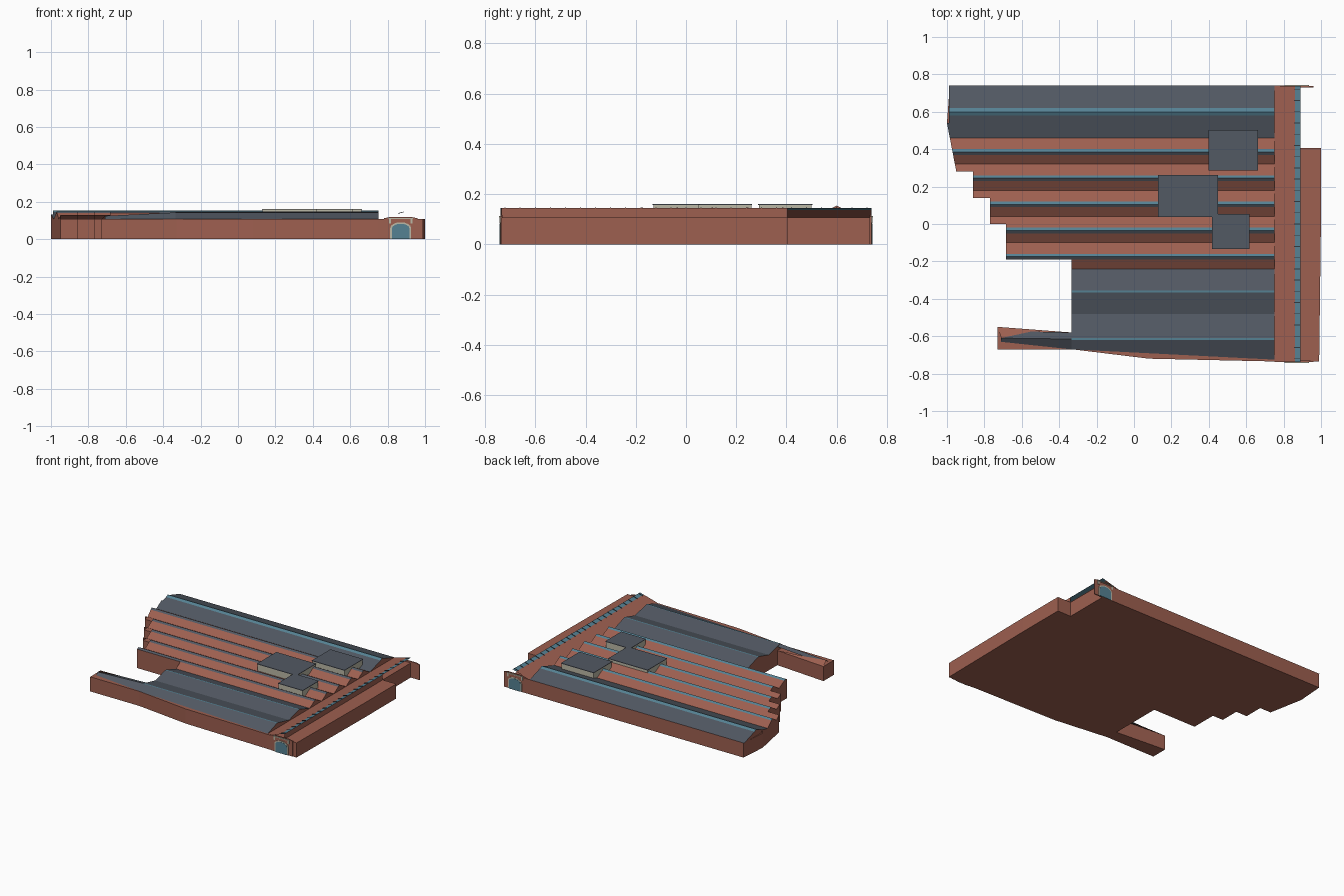
import bpy, math

if "Cube" in bpy.data.objects:
    bpy.data.objects.remove(bpy.data.objects["Cube"])

def mat(name, c):
    m = bpy.data.materials.new(name)
    m.diffuse_color = (*c, 1)
    m.use_nodes = True
    m.node_tree.nodes["Principled BSDF"].inputs["Base Color"].default_value = m.diffuse_color
    return m

BRICK = mat("brick", (0.34, 0.115, 0.08))
SLATE = mat("slate", (0.085, 0.10, 0.125))
GLASS = mat("glass", (0.09, 0.22, 0.29))
STONE = mat("stone", (0.50, 0.48, 0.38))
METAL = mat("metal", (0.03, 0.04, 0.05))
WALL = 0.107

def mesh(name, verts, faces, mats, idx=None):
    me = bpy.data.meshes.new(name)
    me.from_pydata(verts, [], faces)
    for m in mats:
        me.materials.append(m)
    if idx:
        me.polygons.foreach_set("material_index", idx)
    ob = bpy.data.objects.new(name, me)
    bpy.context.collection.objects.link(ob)
    return ob

def sheets(name, quads, mats):
    """Loose polygons: list of (points, material index), all wound to face up."""
    v, f, i = [], [], []
    for pts, m in quads:
        a = sum(p[0] * q[1] - q[0] * p[1] for p, q in zip(pts, pts[1:] + pts[:1]))
        if a < 0:
            pts = pts[::-1]
        f.append(range(len(v), len(v) + len(pts)))
        v += pts
        i.append(m)
    return mesh(name, v, f, mats, i)

def prism(name, pts, lo, hi, m, axis="z"):
    """Extrude a ccw outline along z (xy outline) or along y (xz outline)."""
    n = len(pts)
    if axis == "z":
        v = [(a, b, lo) for a, b in pts] + [(a, b, hi) for a, b in pts]
    else:
        v = [(a, hi, b) for a, b in pts] + [(a, lo, b) for a, b in pts]
    f = [list(range(n))[::-1], list(range(n, 2 * n))]
    f += [(k, (k + 1) % n, n + (k + 1) % n, n + k) for k in range(n)]
    return mesh(name, v, f, [m])

def rect(x0, x1, y0, y1):
    return [(x0, y0), (x1, y0), (x1, y1), (x0, y1)]

# Brick body with stepped left end, courtyard notch and right annex
prism("brick_walls", [
    (-.73, -.67), (-.33, -.67), (.08, -.72), (.75, -.735), (.99, -.735), (1, .05), (1, .405),
    (.89, .405), (.89, .74), (-.985, .74), (-1, .54), (-.95, .28), (-.86, .28), (-.86, .14),
    (-.77, .14), (-.77, 0), (-.685, 0), (-.685, -.19), (-.335, -.19), (-.335, -.58),
    (-.73, -.55)], 0, WALL, BRICK)

# Roof profile from back to front: (y, z, material of the strip in front of it)
prof = [(.74, WALL, 1), (.62, .145, 2), (.60, .155, 2), (.58, .145, 1)]
for k in range(5):
    y = .46 - .14 * k
    prof += [(y, WALL, 0), (y - .06, .139, 2), (y - .075, .148, 1), (y - .09, .139, 0)]
prof += [(-.24, WALL, 1), (-.355, .145, 2), (-.365, .145, 1), (-.48, .113, 1),
         (-.61, .143, 2), (-.62, .143, 1), (-.725, WALL, 1)]

def left(y, side):
    y += side * 1e-4
    for edge, x in ((.54, -.99), (.28, None), (.14, -.86), (0, -.77), (-.19, -.685)):
        if y > edge:
            return x if x else -.95 - .05 * (y - .28) / .26
    return -.335

cuts = [.54, .28, .14, 0, -.19]
quads, ends = [], []
for (ya, za, m), (yb, zb, _) in zip(prof, prof[1:]):
    ys = [ya] + [c for c in cuts if yb < c < ya] + [yb]
    z = lambda y: za + (zb - za) * (y - ya) / (yb - ya)
    for p, q in zip(ys, ys[1:]):
        xp, xq = left(p, -1), left(q, 1)
        ql = max(q, -.67)
        quads.append(([(xp, p, z(p)), (.75, p, z(p)), (.75, q, z(q)), (xq, ql, z(q))], m))
        ends.append([(xp, p, WALL), (xp, p, z(p)), (xq, ql, z(q)), (xq, ql, WALL)])
        ends.append([(.75, q, WALL), (.75, q, z(q)), (.75, p, z(p)), (.75, p, WALL)])
sheets("ridged_roofs", quads, [BRICK, SLATE, GLASS])
mesh("roof_gable_ends", [p for e in ends for p in e],
     [range(4 * k, 4 * k + 4) for k in range(len(ends))], [BRICK])

# Tapered roof over the narrow front-left wing
tip, ridge = (-.71, -.61, .125), (-.335, -.615, .143)
sheets("wing_roof", [
    ([tip, ridge, (-.335, -.58, .135), (-.335, -.58, WALL + .002), (-.55, -.565, WALL + .002)][:3]
     + [(-.55, -.575, .125)], 1),
    ([tip, ridge, (-.335, -.67, WALL + .002), (-.71, -.63, WALL + .002)], 1),
    ([(-.73, -.55, WALL), tip, (-.55, -.575, .125), (-.335, -.58, WALL + .002)], 0),
], [BRICK, SLATE])

# Long lean-to roof on the right with a glazed top band and open ends
Y = .738
sheets("lean_to_roof", [
    ([(.75, -Y, WALL), (.86, -Y, .137), (.86, Y, .137), (.75, Y, WALL)], 0),
    ([(.86, -Y, .137), (.89, -Y, .145), (.89, Y, .145), (.86, Y, .137)], 1)], [BRICK, GLASS])
mesh("lean_to_wall", [(.89, -.735, WALL), (.89, .405, WALL), (.89, .405, .145), (.89, -.735, .145)],
     [(0, 1, 2, 3)], [BRICK])
for k in range(25):
    y = -.72 + .06 * k
    prism("glazing_bar", [(.855, .136), (.888, .145), (.888, .148), (.855, .139)],
          y - .002, y + .002, METAL, "y")

# Flat-topped rooftop blocks
for x0, x1, y0, y1 in ((.40, .66, .29, .50), (.13, .445, .04, .26), (.42, .615, -.13, .05)):
    prism("rooftop_block", rect(x0, x1, y0, y1), .11, .158, STONE)
    prism("rooftop_block_cover", rect(x0 - .003, x1 + .003, y0 - .003, y1 + .003),
          .158, .162, SLATE)

# Arched entrances, one on each end of the lean-to
def arch(r, h):
    return [(.87 - r, 0), (.87 + r, 0)] + [
        (.87 + r * math.cos(t * math.pi / 8), h + .55 * r * math.sin(t * math.pi / 8))
        for t in range(9)]

for s in (-1, 1):
    def slab(name, pts, a, b, m):
        prism(name, pts, min(s * a, s * b), max(s * a, s * b), m, "y")
    slab("entrance_front", [(.78, 0), (.96, 0), (.96, .112), (.93, .118), (.81, .118), (.78, .112)],
         .73, .738, BRICK)
    slab("arch_surround", arch(.056, .06), .736, .741, STONE)
    slab("arched_door", arch(.047, .057), .738, .743, GLASS)
    slab("cornice", rect(.805, .935, .108, .114), .736, .744, STONE)
    for x in (.812, .928):
        slab("bracket", rect(x - .006, x + .006, .085, .108), .736, .742, STONE)
